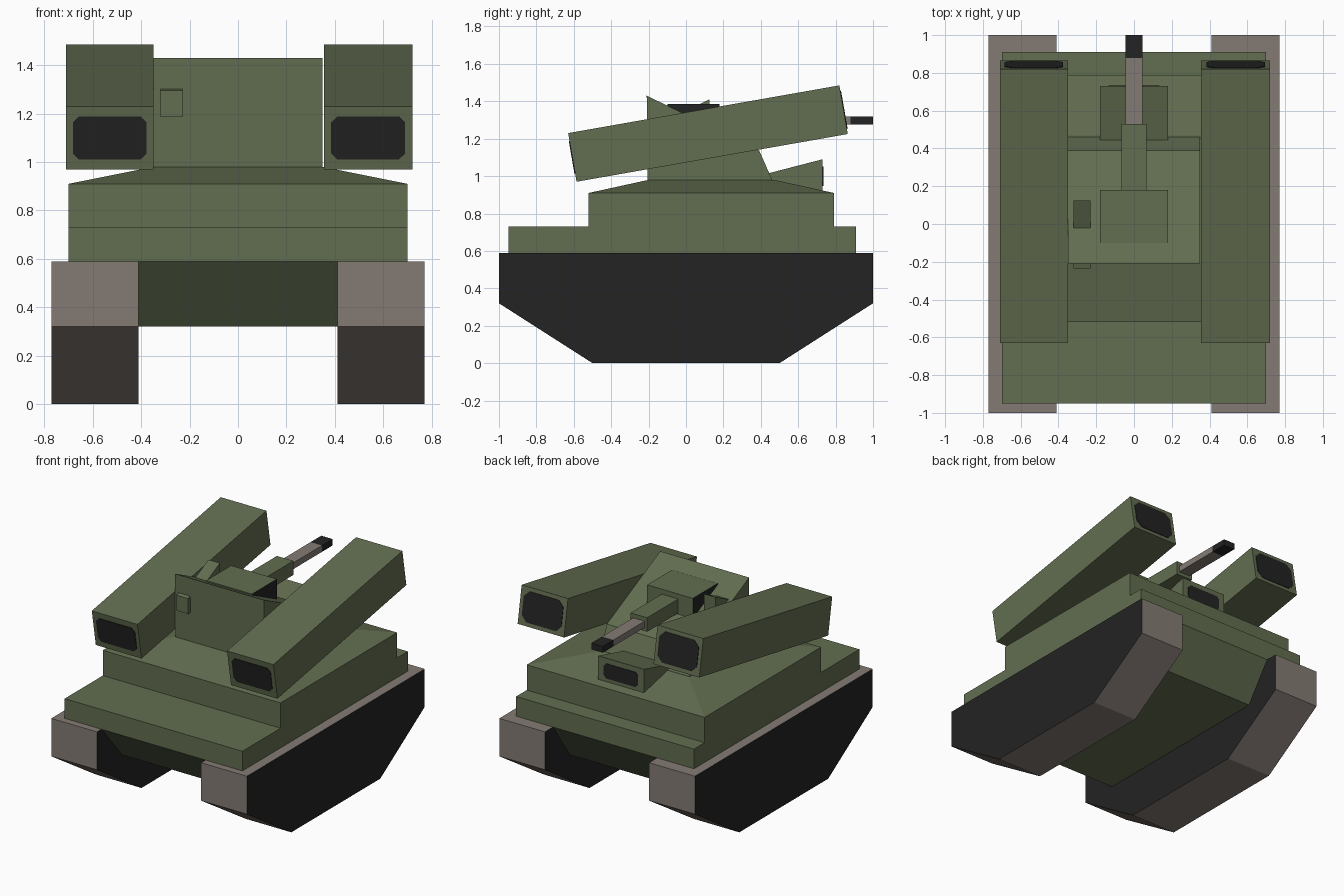
import bpy, bmesh, math
from mathutils import Vector

if "Cube" in bpy.data.objects:
    bpy.data.objects.remove(bpy.data.objects["Cube"])


def material(name, rgb):
    m = bpy.data.materials.new(name)
    lin = [(c / 255 / 12.92) if c / 255 <= 0.04045 else ((c / 255 + 0.055) / 1.055) ** 2.4 for c in rgb]
    m.diffuse_color = (*lin, 1)
    m.use_nodes = True
    m.node_tree.nodes["Principled BSDF"].inputs["Base Color"].default_value = m.diffuse_color
    return m


GREEN = material("olive_green", (98, 109, 80))
BROWN = material("track_brown", (132, 123, 116))
BLACK = material("soot_black", (35, 35, 35))


def finish(name, bm, mats, rule=None):
    """Turn a bmesh into an object; rule(face) picks the material slot."""
    bmesh.ops.recalc_face_normals(bm, faces=bm.faces)
    bm.normal_update()
    if rule:
        for f in bm.faces:
            f.material_index = rule(f)
    me = bpy.data.meshes.new(name)
    bm.to_mesh(me)
    bm.free()
    for m in mats:
        me.materials.append(m)
    ob = bpy.data.objects.new(name, me)
    bpy.context.collection.objects.link(ob)
    return ob


def loft(name, rings, mats, rule=None):
    """Closed solid through two rings of points."""
    bm = bmesh.new()
    a, b = [[bm.verts.new(p) for p in ring] for ring in rings]
    bm.faces.new(a)
    bm.faces.new(b)
    for i in range(len(a)):
        j = (i + 1) % len(a)
        bm.faces.new((a[i], a[j], b[j], b[i]))
    return finish(name, bm, mats, rule)


def side_profile(name, yz, x0, x1, mats, rule=None):
    """Extrude a side outline across x."""
    return loft(name, [[(x, y, z) for y, z in yz] for x in (x0, x1)], mats, rule)


def box(name, x0, x1, y0, y1, z0, z1, mat):
    return side_profile(name, [(y0, z0), (y1, z0), (y1, z1), (y0, z1)], x0, x1, [mat])


def window(name, centre, up, normal, w, h, cut):
    """Thin black plate with clipped corners, lying on a face."""
    c, u, n = Vector(centre), Vector(up).normalized(), Vector(normal).normalized()
    r = u.cross(n)
    w, h = w / 2, h / 2
    pts = [(w, h - cut), (w - cut, h), (cut - w, h), (-w, h - cut),
           (-w, cut - h), (cut - w, -h), (w - cut, -h), (w, cut - h)]
    rings = [[c + r * a + u * b + n * d for a, b in pts] for d in (-0.003, 0.004)]
    return loft(name, rings, [BLACK])


def rect(x, y0, y1, z):
    return [(-x, y0, z), (x, y0, z), (x, y1, z), (-x, y1, z)]


def dark_sides(f):
    return 1 if abs(f.normal.x) > 0.9 else 0


# Tracks: brown belt with black side walls
track = [(-1, 0.59), (-1, 0.32), (-0.5, 0), (0.5, 0), (1, 0.32), (1, 0.59)]
for side, s in (("left", -1), ("right", 1)):
    side_profile(side + "_track", track, s * 0.41, s * 0.77, [BROWN, BLACK], dark_sides)

# Hull: belly, lower deck, upper deck, sloped roof
side_profile("hull_belly", [(-0.95, 0.59), (-0.72, 0.32), (0.72, 0.32), (0.91, 0.59)], -0.41, 0.41, [GREEN])
box("lower_deck", -0.70, 0.70, -0.95, 0.91, 0.59, 0.73, GREEN)
box("upper_deck", -0.70, 0.70, -0.52, 0.79, 0.73, 0.91, GREEN)
loft("hull_roof", [rect(0.70, -0.52, 0.79, 0.91), rect(0.35, -0.20, 0.47, 0.98)], [GREEN])

# Turret wedge
side_profile("turret", [(-0.205, 0.97), (-0.21, 1.43), (0.39, 1.14), (0.465, 0.97)], -0.35, 0.35, [GREEN])

# Gun: mount, sleeve, barrel, muzzle
side_profile("gun_mount", [(-0.10, 1.34), (-0.10, 1.385), (0.18, 1.385), (0.18, 1.20)],
             -0.18, 0.18, [GREEN, BLACK], dark_sides)
box("gun_sleeve", -0.065, 0.065, 0.17, 0.53, 1.25, 1.35, GREEN)
box("gun_barrel", -0.045, 0.045, 0.52, 0.88, 1.275, 1.32, BROWN)
box("gun_muzzle", -0.045, 0.045, 0.88, 1.0, 1.275, 1.32, BLACK)

# Sights on the turret
side_profile("roof_sight", [(-0.04, 1.33), (0.125, 1.41), (0.125, 1.25)], -0.32, -0.23, [GREEN])
side_profile("wall_sight", [(-0.2, 1.185), (-0.235, 1.185), (-0.235, 1.295), (-0.2, 1.305)],
             -0.32, -0.23, [GREEN])

# Driver cab with window
side_profile("driver_cab", [(0.44, 0.92), (0.44, 1.015), (0.73, 1.09), (0.73, 0.91)], -0.18, 0.18, [GREEN])
window("cab_window", (0, 0.73, 1.0), (0, 0, 1), (0, 1, 0), 0.27, 0.105, 0.02)

# Tilted launcher pods with black openings at both ends
pod = [(-0.63, 1.23), (0.82, 1.485), (0.865, 1.225), (-0.585, 0.97)]
axis, up = Vector((0, 1.45, 0.255)), Vector((0, -0.045, 0.26))
for side, x0, x1 in (("left", -0.71, -0.35), ("right", 0.355, 0.72)):
    side_profile(side + "_launcher", pod, x0, x1, [GREEN])
    xc = (x0 + x1) / 2
    window(side + "_front_opening", (xc, -0.6075, 1.10), up, -axis, 0.305, 0.18, 0.025)
    window(side + "_rear_opening", (xc, 0.8425, 1.355), up, axis, 0.31, 0.21, 0.04)
